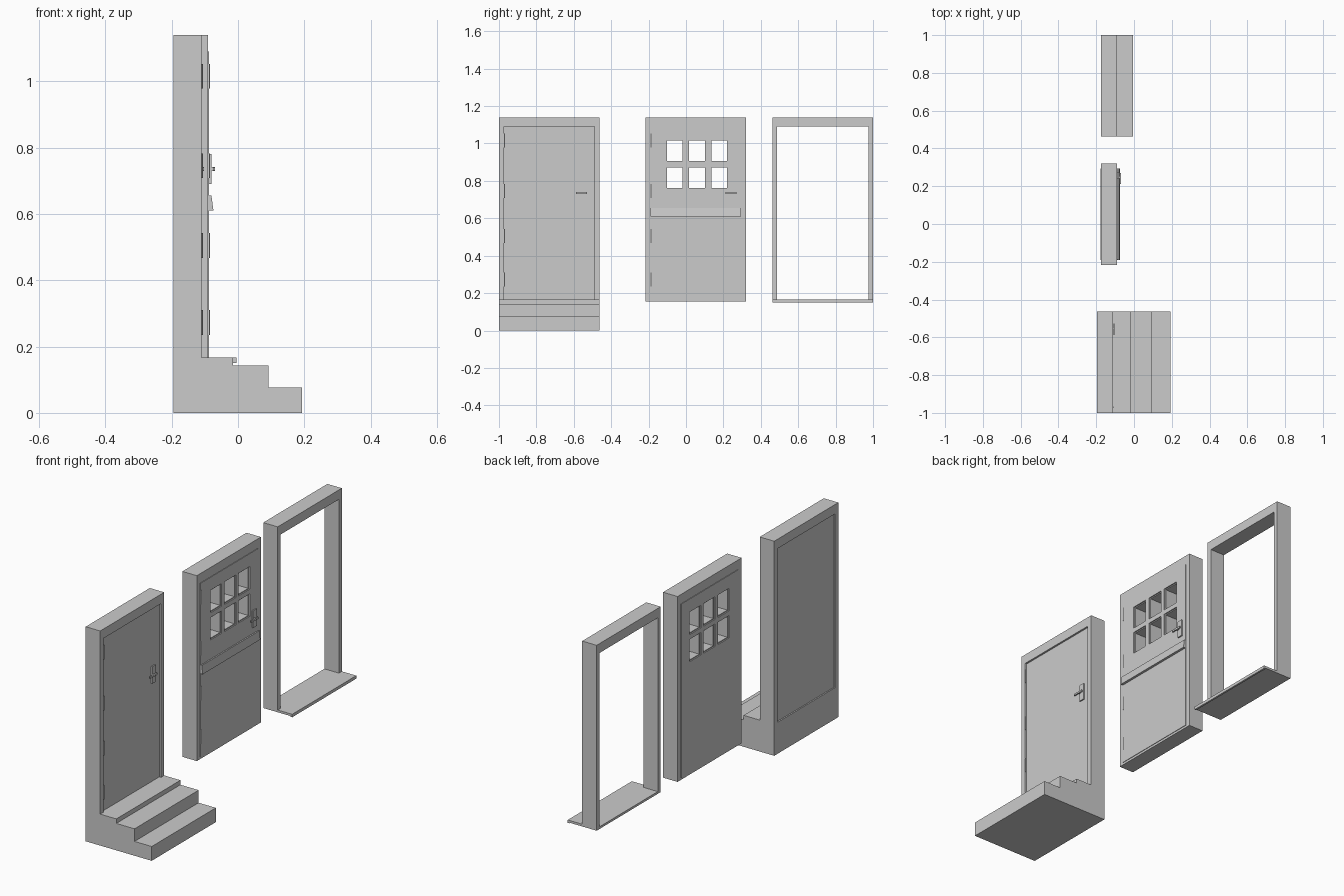
import bpy, bmesh
from mathutils import Vector

if "Cube" in bpy.data.objects:
    bpy.data.objects.remove(bpy.data.objects["Cube"])


def extrude_mesh(name, faces, offset):
    """Turn flat polygons into one closed solid by extruding along offset."""
    bm = bmesh.new()
    for pts in faces:
        bm.faces.new([bm.verts.new(p) for p in pts])
    bmesh.ops.remove_doubles(bm, verts=bm.verts, dist=1e-5)
    res = bmesh.ops.extrude_face_region(bm, geom=bm.faces[:], use_keep_orig=True)
    moved = [g for g in res["geom"] if isinstance(g, bmesh.types.BMVert)]
    bmesh.ops.translate(bm, verts=moved, vec=Vector(offset))
    bmesh.ops.recalc_face_normals(bm, faces=bm.faces)
    me = bpy.data.meshes.new(name)
    bm.to_mesh(me)
    bm.free()
    ob = bpy.data.objects.new(name, me)
    bpy.context.collection.objects.link(ob)
    return ob


def prism(name, profile, y0, y1):
    """Side profile of (x, z) points, extruded across y."""
    return extrude_mesh(name, [[(x, y0, z) for x, z in profile]], (0, y1 - y0, 0))


def box(name, x0, x1, y0, y1, z0, z1):
    return prism(name, [(x0, z0), (x1, z0), (x1, z1), (x0, z1)], y0, y1)


def lattice(name, x0, x1, ys, zs, is_hole):
    """Panel made of grid cells with some cells left open."""
    faces = []
    for i in range(len(ys) - 1):
        for j in range(len(zs) - 1):
            if not is_hole(i, j):
                a, b, c, d = ys[i], ys[i + 1], zs[j], zs[j + 1]
                faces.append([(x0, a, c), (x0, b, c), (x0, b, d), (x0, a, d)])
    return extrude_mesh(name, faces, (x1 - x0, 0, 0))


def arch(name, x0, x1, y0, y1, z0, jamb):
    """Two jambs and a head, as an upside-down U."""
    pts = [(y0, z0), (y0 + jamb, z0), (y0 + jamb, HEAD), (y1 - jamb, HEAD),
           (y1 - jamb, z0), (y1, z0), (y1, TOP), (y0, TOP)]
    return extrude_mesh(name, [[(x0, y, z) for y, z in pts]], (x1 - x0, 0, 0))


def handle(prefix, face, y):
    box(prefix + "_handle_plate", face - .002, face + .007, y - .015, y + .015, .69, .78)
    box(prefix + "_handle_spindle", face, face + .018, y - .014, y - .005, .730, .741)
    box(prefix + "_handle_lever", face + .011, face + .018, y - .045, y + .014, .731, .740)


def hinges(prefix, x, y):
    for k, z in enumerate((.273, .505, .745, 1.015)):
        bpy.ops.mesh.primitive_cylinder_add(vertices=8, radius=.003, depth=.075,
                                            location=(x, y, z))
        bpy.context.object.name = f"{prefix}_hinge_{k + 1}"


TOP, HEAD, SILL = 1.14, 1.09, .167

# Entrance with steps: stair block, frame, recessed plain door
prism("entrance_steps", [(-.195, 0), (.193, 0), (.193, .076), (.092, .076),
                         (.092, .143), (-.015, .143), (-.015, SILL), (-.195, SILL)],
      -1, -.462)
arch("entrance_frame", -.195, -.11, -1, -.462, SILL, .027)
box("entrance_door", -.188, -.12, -.973, -.489, SILL, HEAD)
handle("entrance", -.12, -.542)
hinges("entrance", -.109, -.97)

# Glazed door in its frame, standing slightly proud on both faces
arch("glazed_frame", -.175, -.09, -.217, .321, .155, .027)
box("glazed_threshold", -.175, -.09, -.19, .294, .155, SILL)
ys = [-.19, -.106, -.013, .012, .107, .13, .223, .294]
zs = [SILL, .757, .876, .901, 1.021, HEAD]
window = lambda i, j: i in (1, 3, 5) and j in (1, 3)
lattice("glazed_door", -.178, -.087, ys, zs, window)
# Narrow trims lining every window opening
t = .005
for i in (1, 3, 5):
    for j in (1, 3):
        a, b, c, d = ys[i], ys[i + 1], zs[j], zs[j + 1]
        lattice(f"window_trim_{i}_{j}", -.172, -.093, [a, a + t, b - t, b],
                [c, c + t, d - t, d], lambda p, q: p == 1 and q == 1)
# Sloped rain bar
prism("rain_bar", [(-.088, .61), (-.074, .61), (-.080, .655), (-.088, .655)], -.19, .294)
handle("glazed", -.087, .257)
hinges("glazed", -.088, -.187)

# Empty frame with projecting sill
arch("empty_frame", -.175, -.09, .462, 1, SILL, .025)
prism("empty_sill", [(-.175, .155), (-.09, .155), (-.015, .155), (-.015, .151),
                     (-.005, .151), (-.005, SILL), (-.175, SILL)], .462, 1)
